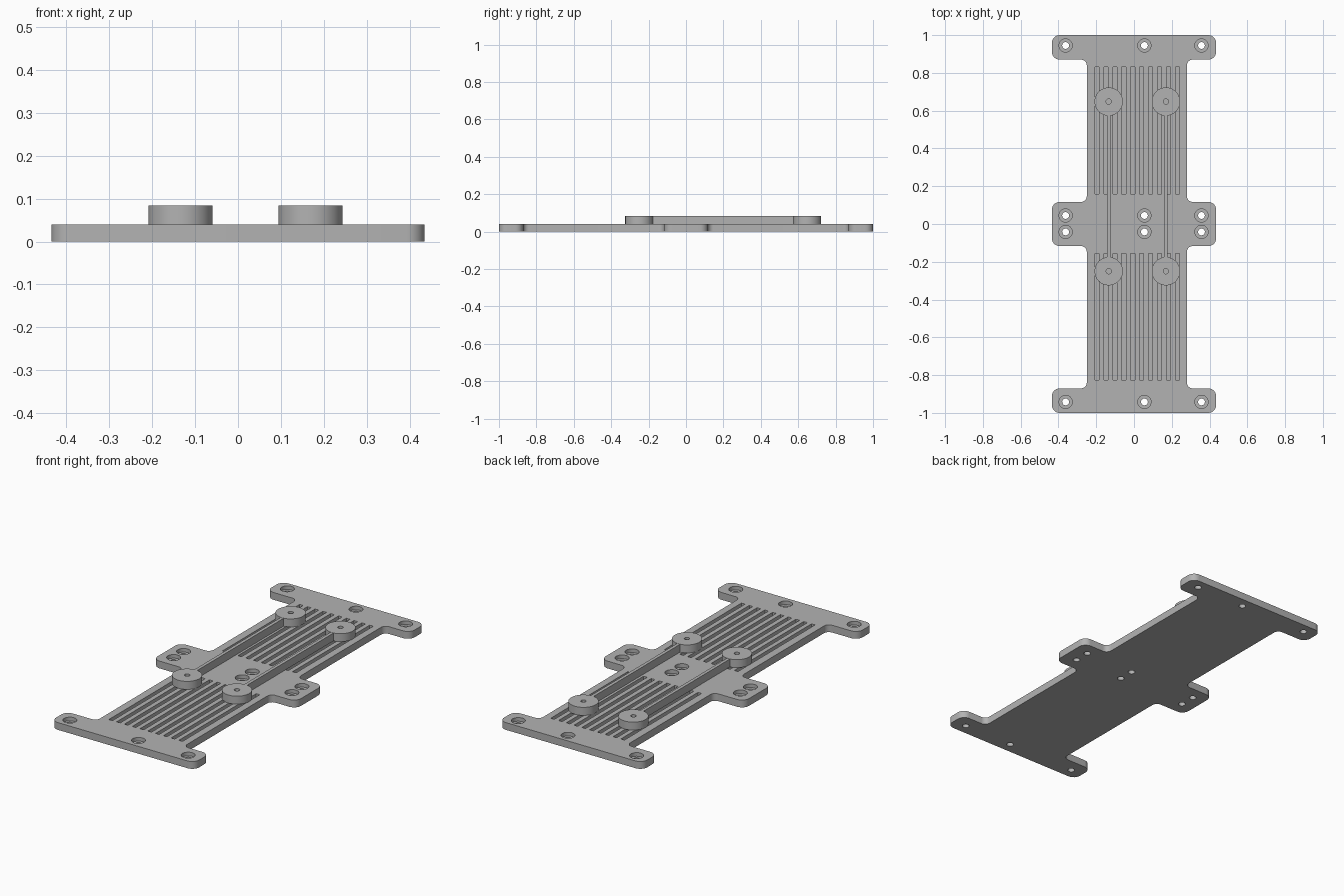
import bpy, bmesh, math
from mathutils import Vector, Matrix

if "Cube" in bpy.data.objects:
    bpy.data.objects.remove(bpy.data.objects["Cube"])

THICK, TOP = 0.04, 0.084
grey = bpy.data.materials.new("machined grey")
grey.use_nodes = True
grey.diffuse_color = (0.45, 0.45, 0.45, 1)
grey.node_tree.nodes["Principled BSDF"].inputs["Base Color"].default_value = (0.45, 0.45, 0.45, 1)


def make(name, bm):
    bmesh.ops.recalc_face_normals(bm, faces=bm.faces)
    mesh = bpy.data.meshes.new(name)
    bm.to_mesh(mesh)
    bm.free()
    mesh.materials.append(grey)
    ob = bpy.data.objects.new(name, mesh)
    bpy.context.collection.objects.link(ob)
    return ob


def cylinder(bm, x, y, z0, z1, r, n=48):
    bmesh.ops.create_cone(bm, cap_ends=True, segments=n, radius1=r, radius2=r, depth=z1 - z0,
                          matrix=Matrix.Translation((x, y, (z0 + z1) / 2)))


def box(bm, x0, x1, y0, y1, z0, z1):
    m = Matrix.Translation(((x0 + x1) / 2, (y0 + y1) / 2, (z0 + z1) / 2))
    bmesh.ops.create_cube(bm, size=1, matrix=m @ Matrix.Diagonal((x1 - x0, y1 - y0, z1 - z0, 1)))


def activate(ob):
    bpy.ops.object.select_all(action='DESELECT')
    ob.select_set(True)
    bpy.context.view_layer.objects.active = ob


def cut(ob, bm):
    cutter = make("cutter", bm)
    cutter.hide_render = True
    mod = ob.modifiers.new("cut", 'BOOLEAN')
    mod.operation, mod.solver, mod.object = 'DIFFERENCE', 'EXACT', cutter
    activate(ob)
    bpy.ops.object.modifier_apply(modifier=mod.name)
    bpy.data.objects.remove(cutter)


def smooth(ob):
    activate(ob)
    bpy.ops.object.shade_smooth_by_angle(angle=math.radians(30))


def rounded(corners, steps=8):
    """Fillet each right-angled (point, radius) corner."""
    pts = []
    for i, (p, r) in enumerate(corners):
        d1 = (corners[i - 1][0] - p).normalized()
        d2 = (corners[(i + 1) % len(corners)][0] - p).normalized()
        c = p + (d1 + d2) * r
        for k in range(steps + 1):
            t = math.pi / 2 * k / steps
            pts.append(c - d2 * r * math.cos(t) - d1 * r * math.sin(t))
    return pts


# Base plate: narrow body with three pairs of ears
TABS = [(-1, -0.87), (-0.117, 0.117), (0.87, 1)]
EAR, OUTER, INNER = 0.435, 0.042, 0.03


def side(ear, body):
    out = []
    for i, (lo, hi) in enumerate(TABS):
        if i > 0:
            out.append((Vector((body, lo, 0)), INNER))
        out += [(Vector((ear, lo, 0)), OUTER), (Vector((ear, hi, 0)), OUTER)]
        if i < 2:
            out.append((Vector((body, hi, 0)), INNER))
    return out


bm = bmesh.new()
outline = rounded(side(EAR, 0.28) + side(-EAR, -0.25)[::-1])
face = bm.faces.new([bm.verts.new(p) for p in outline])
ext = bmesh.ops.extrude_face_region(bm, geom=[face])
bmesh.ops.translate(bm, vec=(0, 0, THICK),
                    verts=[v for v in ext["geom"] if isinstance(v, bmesh.types.BMVert)])
plate = make("base_plate", bm)

# Grooves and counterbores
holes = [(x, y) for x in (-0.362, 0.055, 0.357) for y in (-0.942, -0.042, 0.045, 0.945)]
bm = bmesh.new()
for i in range(10):
    x = -0.196 + i * 0.0473
    for y in (-0.49, 0.495):
        box(bm, x - 0.011, x + 0.011, y - 0.335, y + 0.335, 0.02, 0.06)
for x, y in holes:
    cylinder(bm, x, y, 0.02, 0.06, 0.035, 32)
cut(plate, bm)

# Screw holes through the plate
bm = bmesh.new()
for x, y in holes:
    cylinder(bm, x, y, -0.02, 0.06, 0.018, 32)
cut(plate, bm)
smooth(plate)

# Round posts with a pin hole, joined in pairs by thin rails
for label, x in (("right", -0.134), ("left", 0.169)):
    for end, y in (("front", -0.25), ("back", 0.648)):
        bm = bmesh.new()
        cylinder(bm, x, y, THICK, TOP, 0.075)
        post = make(f"{label}_{end}_post", bm)
        bm = bmesh.new()
        cylinder(bm, x, y, THICK + 0.01, TOP + 0.02, 0.014, 24)
        cut(post, bm)
        smooth(post)
    bm = bmesh.new()
    box(bm, x - 0.009, x + 0.009, -0.18, 0.578, THICK, TOP - 0.001)
    make(f"{label}_rail", bm)
